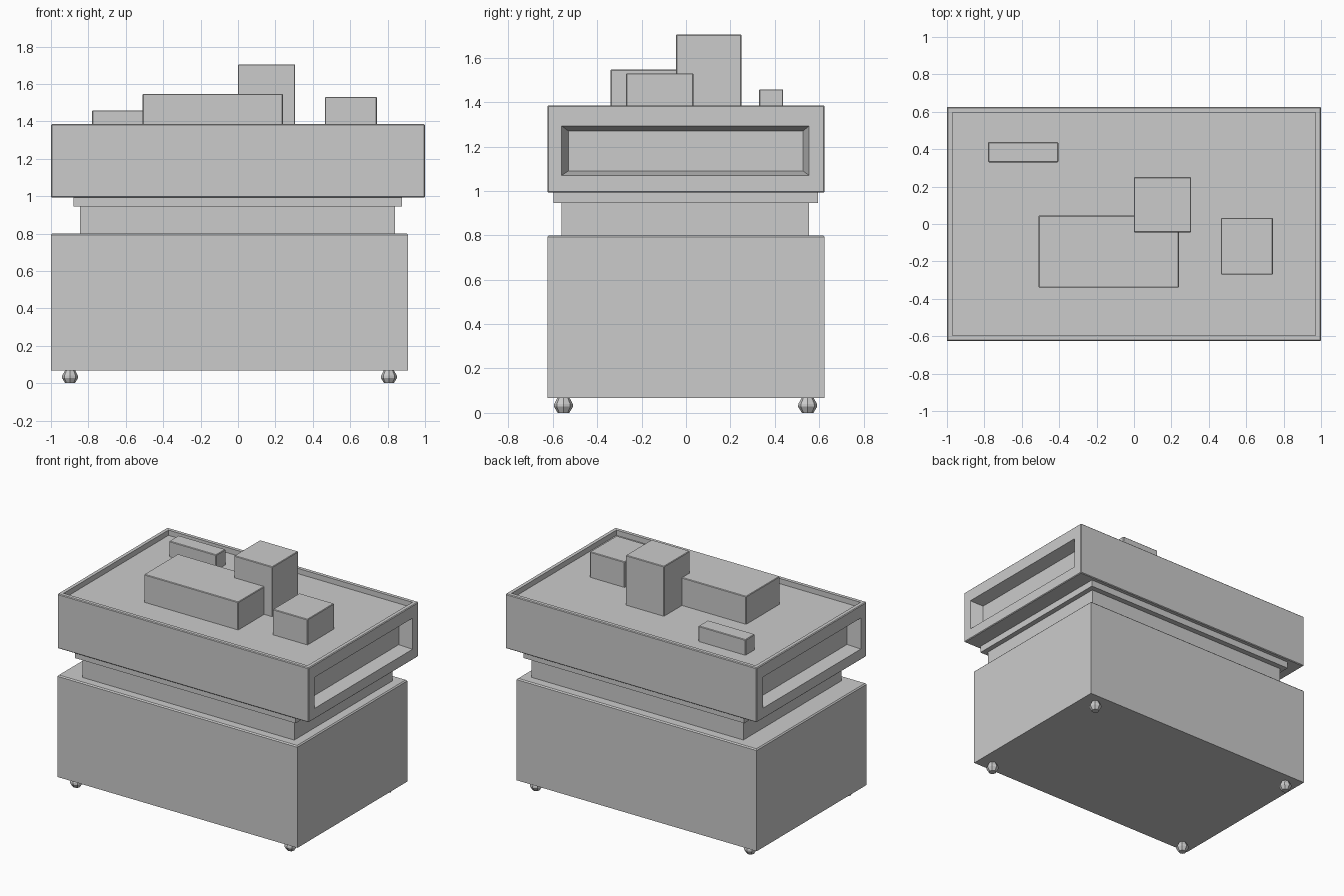
import bpy, bmesh, math
from mathutils import Vector

if "Cube" in bpy.data.objects:
    bpy.data.objects.remove(bpy.data.objects["Cube"])


def finish(name, bm):
    bmesh.ops.recalc_face_normals(bm, faces=bm.faces[:])
    mesh = bpy.data.meshes.new(name)
    bm.to_mesh(mesh)
    bm.free()
    obj = bpy.data.objects.new(name, mesh)
    bpy.context.collection.objects.link(obj)
    return obj


def box_mesh(lo, hi, bevel=0.0, top_only=False):
    lo, hi = Vector(lo), Vector(hi)
    bm = bmesh.new()
    bmesh.ops.create_cube(bm, size=1)
    for v in bm.verts:
        v.co = (lo + hi) / 2 + v.co * (hi - lo)
    if bevel:
        edges = [e for e in bm.edges
                 if not top_only or all(v.co.z > hi.z - 1e-4 for v in e.verts)]
        bmesh.ops.bevel(bm, geom=edges, offset=bevel, segments=1, affect='EDGES')
    bm.normal_update()
    return bm


def face_towards(bm, direction):
    d = Vector(direction)
    return max(bm.faces, key=lambda f: f.normal.dot(d) * f.calc_area())


def fit(face, x, ys, zs):
    # Move a rectangular side face's corners to the given rectangle
    c = face.calc_center_median()
    signs = [(v, v.co.y > c.y, v.co.z > c.z) for v in face.verts]
    for v, sy, sz in signs:
        v.co = (x, ys[sy], zs[sz])


# Lower cabinet, neck and support plate
finish("lower_cabinet", box_mesh((-1, -0.625, 0.068), (0.91, 0.625, 0.80), 0.008, True))
finish("neck", box_mesh((-0.845, -0.56, 0.79), (0.84, 0.555, 0.95)))
finish("support_plate", box_mesh((-0.88, -0.598, 0.945), (0.877, 0.595, 1.0)))

# Upper housing with shallow tray top and a tapered slot at each end
TRAY_Z = 1.347
bm = box_mesh((-1, -0.625, 0.993), (1, 0.625, 1.385), 0.005)
top = face_towards(bm, (0, 0, 1))
for thickness in (0.035, 0.0):
    bmesh.ops.inset_individual(bm, faces=[top], thickness=thickness)
for v in top.verts:
    v.co.z = TRAY_Z
for side in (-1, 1):
    bm.normal_update()
    end = face_towards(bm, (side, 0, 0))
    bmesh.ops.inset_individual(bm, faces=[end], thickness=0.06)
    fit(end, side, (-0.56, 0.555), (1.07, 1.293))
    bmesh.ops.inset_individual(bm, faces=[end], thickness=0.02)
    fit(end, side * 0.91, (-0.53, 0.527), (1.09, 1.27))
finish("upper_housing", bm)

# Blocks standing in the tray
blocks = {
    "long_block": ((-0.51, -0.34), (0.24, 0.045), 1.547),
    "tall_block": ((0.0, -0.045), (0.305, 0.25), 1.705),
    "square_block": ((0.465, -0.27), (0.742, 0.033), 1.53),
    "narrow_block": ((-0.78, 0.33), (-0.405, 0.438), 1.458),
}
for name, (lo, hi, z) in blocks.items():
    finish(name, box_mesh((*lo, TRAY_Z - 0.005), (*hi, z), 0.004))

# Faceted feet
for i, (x, y) in enumerate((x, y) for x in (-0.898, 0.807) for y in (-0.552, 0.548)):
    bm = bmesh.new()
    rings = []
    for r, z in ((0.026, 0), (0.043, 0.028), (0.042, 0.04), (0.026, 0.07)):
        rings.append([bm.verts.new((x + r * math.cos(a * math.pi / 4),
                                    y + r * math.sin(a * math.pi / 4), z))
                      for a in range(8)])
    for a, b in zip(rings, rings[1:]):
        for k in range(8):
            n = (k + 1) % 8
            bm.faces.new((a[k], a[n], b[n], b[k]))
    bm.faces.new(rings[0])
    bm.faces.new(rings[-1])
    finish(f"foot_{i + 1}", bm)
